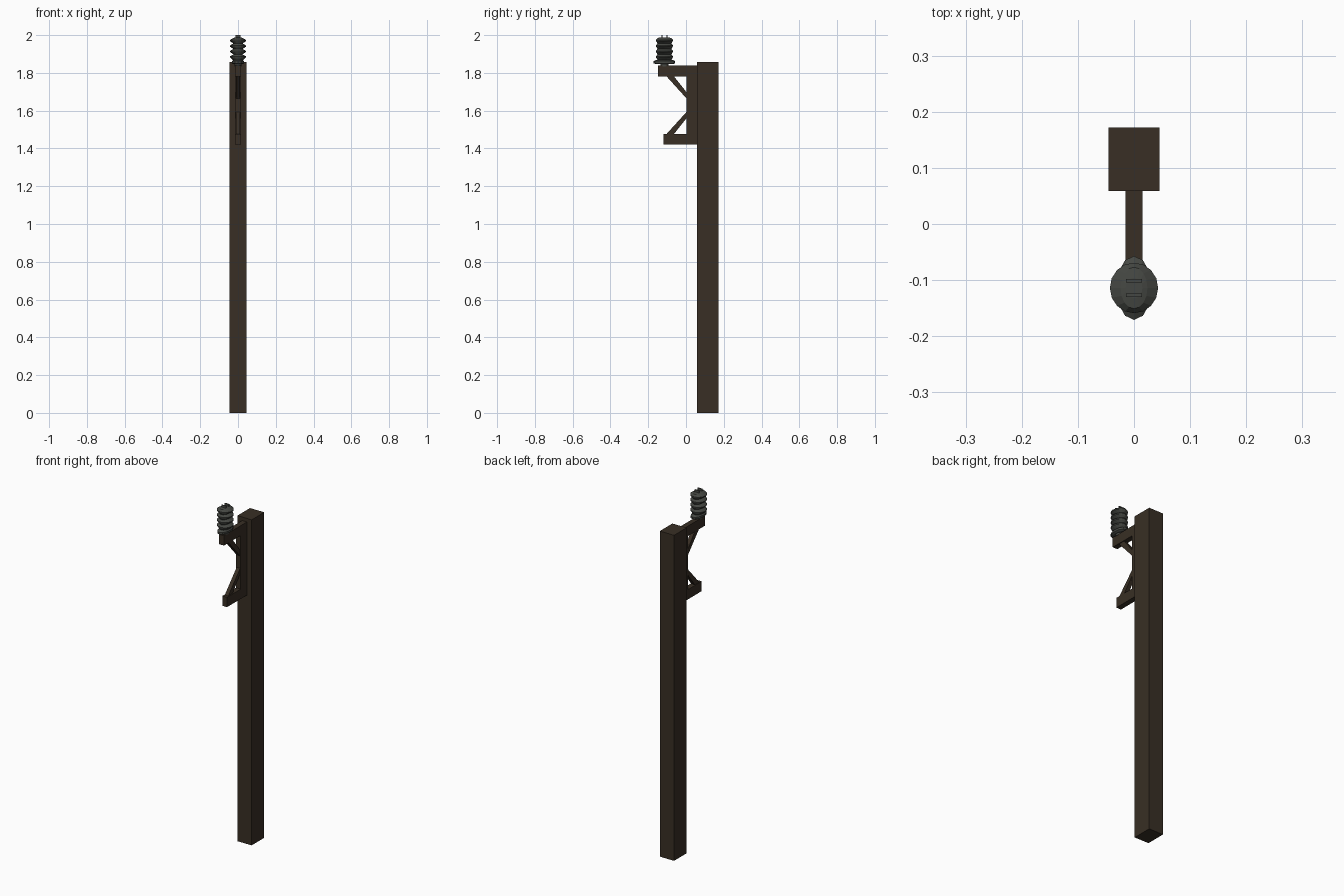
import bpy, bmesh, math
from mathutils import Vector

cube = bpy.data.objects.get("Cube")
if cube:
    bpy.data.objects.remove(cube, do_unlink=True)


def material(name, rgb):
    m = bpy.data.materials.new(name)
    m.use_nodes = True
    m.diffuse_color = (*rgb, 1)
    bsdf = next(n for n in m.node_tree.nodes if n.type == 'BSDF_PRINCIPLED')
    bsdf.inputs["Base Color"].default_value = (*rgb, 1)
    bsdf.inputs["Roughness"].default_value = 0.8
    return m


WOOD = material("dark brown wood", (0.040, 0.028, 0.018))
CERAMIC = material("grey ceramic", (0.060, 0.064, 0.056))


def add(name, bm, mat):
    bmesh.ops.recalc_face_normals(bm, faces=bm.faces[:])
    mesh = bpy.data.meshes.new(name)
    bm.to_mesh(mesh)
    bm.free()
    mesh.materials.append(mat)
    obj = bpy.data.objects.new(name, mesh)
    bpy.context.collection.objects.link(obj)
    return obj


def slab(name, half_x, outline, mat=WOOD):
    """Extrude a (y, z) outline symmetrically across x."""
    bm = bmesh.new()
    face = bm.faces.new([bm.verts.new((-half_x, y, z)) for y, z in outline])
    out = bmesh.ops.extrude_face_region(bm, geom=[face])
    verts = [v for v in out["geom"] if isinstance(v, bmesh.types.BMVert)]
    bmesh.ops.translate(bm, verts=verts, vec=Vector((2 * half_x, 0, 0)))
    return add(name, bm, mat)


def beam(name, half_x, y0, y1, z0, z1, mat=WOOD):
    return slab(name, half_x, [(y0, z0), (y1, z0), (y1, z1), (y0, z1)], mat)


def stack(name, rings, cy, sides=16):
    """Loft elliptical rings given as (z, x radius, y radius)."""
    bm = bmesh.new()
    loops = []
    for z, rx, ry in rings:
        angles = [2 * math.pi * i / sides for i in range(sides)]
        loops.append([bm.verts.new((rx * math.cos(a), cy + ry * math.sin(a), z)) for a in angles])
    for low, high in zip(loops, loops[1:]):
        for i in range(sides):
            j = (i + 1) % sides
            bm.faces.new((low[i], low[j], high[j], high[i]))
    bm.faces.new(loops[0])
    bm.faces.new(loops[-1])
    return add(name, bm, CERAMIC)


# Pole and bracket
beam("pole", 0.045, 0.059, 0.172, 0, 1.858)
beam("bracket_upright", 0.015, 0.003, 0.06, 1.42, 1.836)
beam("upper_arm", 0.015, -0.148, 0.06, 1.782, 1.838)
beam("lower_arm", 0.015, -0.12, 0.06, 1.42, 1.476)

# Diagonal braces, mirrored about the bracket's middle height
MID = 1.629
for name, s in (("upper_brace", 1), ("lower_brace", -1)):
    slab(name, 0.011, [(y, MID + s * h) for y, h in
                       ((-0.108, 0.158), (-0.068, 0.158), (0.008, 0.062), (0.008, 0.030))])

# Insulator: foot, oval flange and pointed sheds
CY = -0.114
stack("insulator_foot", [(1.835, 0.018, 0.022), (1.848, 0.018, 0.022)], CY)
stack("insulator_flange", [(1.846, 0.024, 0.044), (1.851, 0.032, 0.057),
                           (1.862, 0.032, 0.057), (1.869, 0.024, 0.044)], CY, 12)
rings = [(1.866, 0.024, 0.036)]
for k in range(4):
    z = 1.884 + k * 0.029
    rings += [(z - 0.003, 0.042, 0.044), (z + 0.003, 0.043, 0.045), (z + 0.014, 0.024, 0.037)]
rings += [(1.988, 0.015, 0.018)]
body = stack("insulator_sheds", rings, CY)

# Wire clip prongs on the cap
for name, s in (("front_prong", -1), ("rear_prong", 1)):
    y = CY + s * 0.013
    beam(name, 0.014, y - 0.003, y + 0.003, 1.975, 2.0, CERAMIC)
